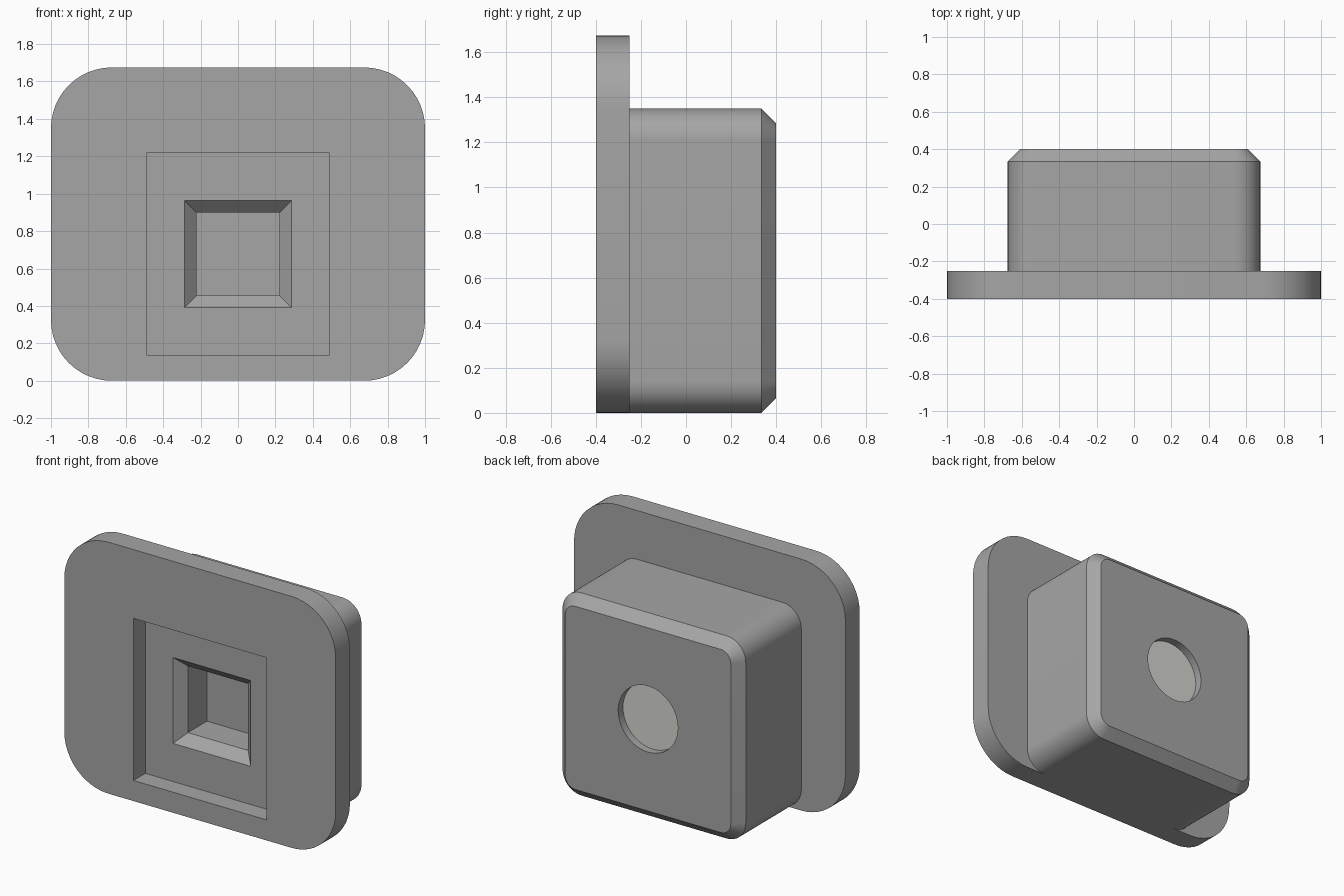
import bpy, bmesh, math

if "Cube" in bpy.data.objects:
    bpy.data.objects.remove(bpy.data.objects["Cube"])

CZ = 0.677  # height of the shared axis of body and pockets


def material(name, rgb):
    m = bpy.data.materials.new(name)
    m.diffuse_color = (*rgb, 1)
    m.use_nodes = True
    m.node_tree.nodes["Principled BSDF"].inputs["Base Color"].default_value = m.diffuse_color
    return m


grey = material("mid grey", (0.38, 0.38, 0.38))
pale = material("pale warm grey", (0.66, 0.66, 0.63))


def outline(hw, hh, r, segs=12):
    """Rounded rectangle in x, z (plain rectangle when r is 0)."""
    pts = []
    for i, (sx, sz) in enumerate([(1, 1), (-1, 1), (-1, -1), (1, -1)]):
        n = segs if r else 0
        for k in range(n + 1):
            a = math.pi / 2 * (i + (k / n if n else 0))
            pts.append((sx * (hw - r) + r * math.cos(a), sz * (hh - r) + r * math.sin(a)))
    return pts


def loft(name, rings, cz, mat):
    """Closed solid through rings of (y, half width, half height, corner radius)."""
    bm = bmesh.new()
    loops = [[bm.verts.new((x, y, cz + z)) for x, z in outline(hw, hh, r)]
             for y, hw, hh, r in rings]
    for a, b in zip(loops, loops[1:]):
        for i in range(len(a)):
            j = (i + 1) % len(a)
            bm.faces.new((a[i], a[j], b[j], b[i]))
    bm.faces.new(loops[0])
    bm.faces.new(loops[-1])
    bmesh.ops.remove_doubles(bm, verts=bm.verts, dist=1e-5)
    bmesh.ops.recalc_face_normals(bm, faces=bm.faces)
    me = bpy.data.meshes.new(name)
    bm.to_mesh(me)
    bm.free()
    me.materials.append(mat)
    ob = bpy.data.objects.new(name, me)
    bpy.context.collection.objects.link(ob)
    return ob


def activate(ob):
    bpy.ops.object.select_all(action='DESELECT')
    ob.select_set(True)
    bpy.context.view_layer.objects.active = ob


def cut(ob, cutter):
    activate(ob)
    mod = ob.modifiers.new("cut", 'BOOLEAN')
    mod.operation, mod.solver, mod.object = 'DIFFERENCE', 'EXACT', cutter
    bpy.ops.object.modifier_apply(modifier=mod.name)


# Front plate with large round corners
plate = loft("front_plate", [(-0.4, 1, 0.8375, 0.325), (-0.25, 1, 0.8375, 0.325)], 0.8375, grey)

# Body block with a chamfered rear rim
body = loft("body_block", [(-0.25, 0.675, 0.675, 0.14), (0.335, 0.675, 0.675, 0.14),
                           (0.4, 0.61, 0.61, 0.075)], 0.675, grey)

# Front recess stepping into a chamfered square pocket
pocket = loft("pocket_cutter", [(-0.5, 0.49, 0.54, 0), (-0.275, 0.49, 0.54, 0),
                                (-0.275, 0.286, 0.286, 0), (-0.21, 0.222, 0.222, 0),
                                (-0.01, 0.222, 0.222, 0)], CZ, grey)

# Round hole in the rear
hole = loft("hole_cutter", [(0.34, 0.22, 0.22, 0.22), (0.5, 0.22, 0.22, 0.22)], CZ, grey)

cut(plate, pocket)
cut(body, pocket)
cut(body, hole)
for c in (pocket, hole):
    bpy.data.objects.remove(c, do_unlink=True)

# Pale disc at the bottom of the rear hole
disc = loft("rear_disc", [(0.34, 0.22, 0.22, 0.22), (0.349, 0.22, 0.22, 0.22)], CZ, pale)

for ob in (plate, body, disc):
    activate(ob)
    bpy.ops.object.shade_smooth_by_angle(angle=math.radians(30))
